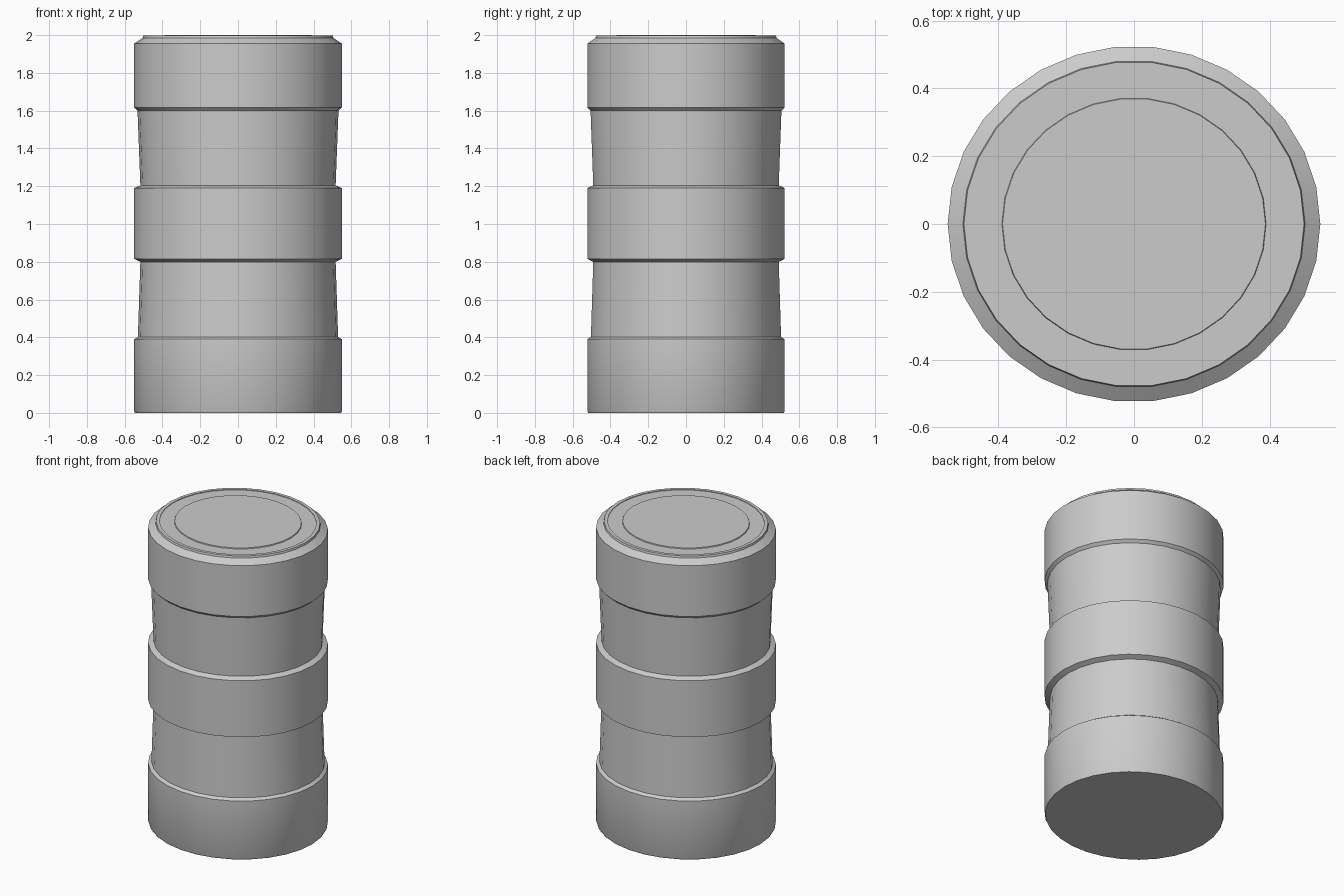
import bpy, bmesh
from math import cos, sin, pi, radians

if "Cube" in bpy.data.objects:
    bpy.data.objects.remove(bpy.data.objects["Cube"])

SIDES = 30
DEPTH = 0.955   # the barrel is slightly flattened front to back


def lathe(name, profile):
    """Revolve (radius, z) points into a closed solid."""
    bm = bmesh.new()
    rings = []
    for r, z in profile:
        rings.append([bm.verts.new((r * cos(2 * pi * i / SIDES),
                                    r * DEPTH * sin(2 * pi * i / SIDES), z))
                      for i in range(SIDES)])
    for a, b in zip(rings, rings[1:]):
        for i in range(SIDES):
            j = (i + 1) % SIDES
            bm.faces.new((a[i], a[j], b[j], b[i]))
    bm.faces.new(rings[0][::-1])
    bm.faces.new(rings[-1])
    mesh = bpy.data.meshes.new(name)
    bm.to_mesh(mesh)
    bm.free()
    ob = bpy.data.objects.new(name, mesh)
    bpy.context.collection.objects.link(ob)
    bpy.ops.object.select_all(action='DESELECT')
    ob.select_set(True)
    bpy.context.view_layer.objects.active = ob
    bpy.ops.object.shade_smooth_by_angle(angle=radians(30))
    return ob


# banded drum: three wide bands, two tapering necks, bevelled shoulder, lid
lathe("barrel", [
    (0.545, 0.0), (0.55, 0.01), (0.55, 0.39), (0.53, 0.403),     # bottom band
    (0.517, 0.80), (0.55, 0.815), (0.55, 1.19), (0.517, 1.205),  # middle band
    (0.532, 1.60), (0.55, 1.617), (0.55, 1.955),                 # top band
    (0.505, 1.985), (0.502, 1.998),                              # shoulder and rim
    (0.48, 1.998), (0.48, 1.994), (0.39, 1.994), (0.388, 2.0),   # lid with raised disc
])
